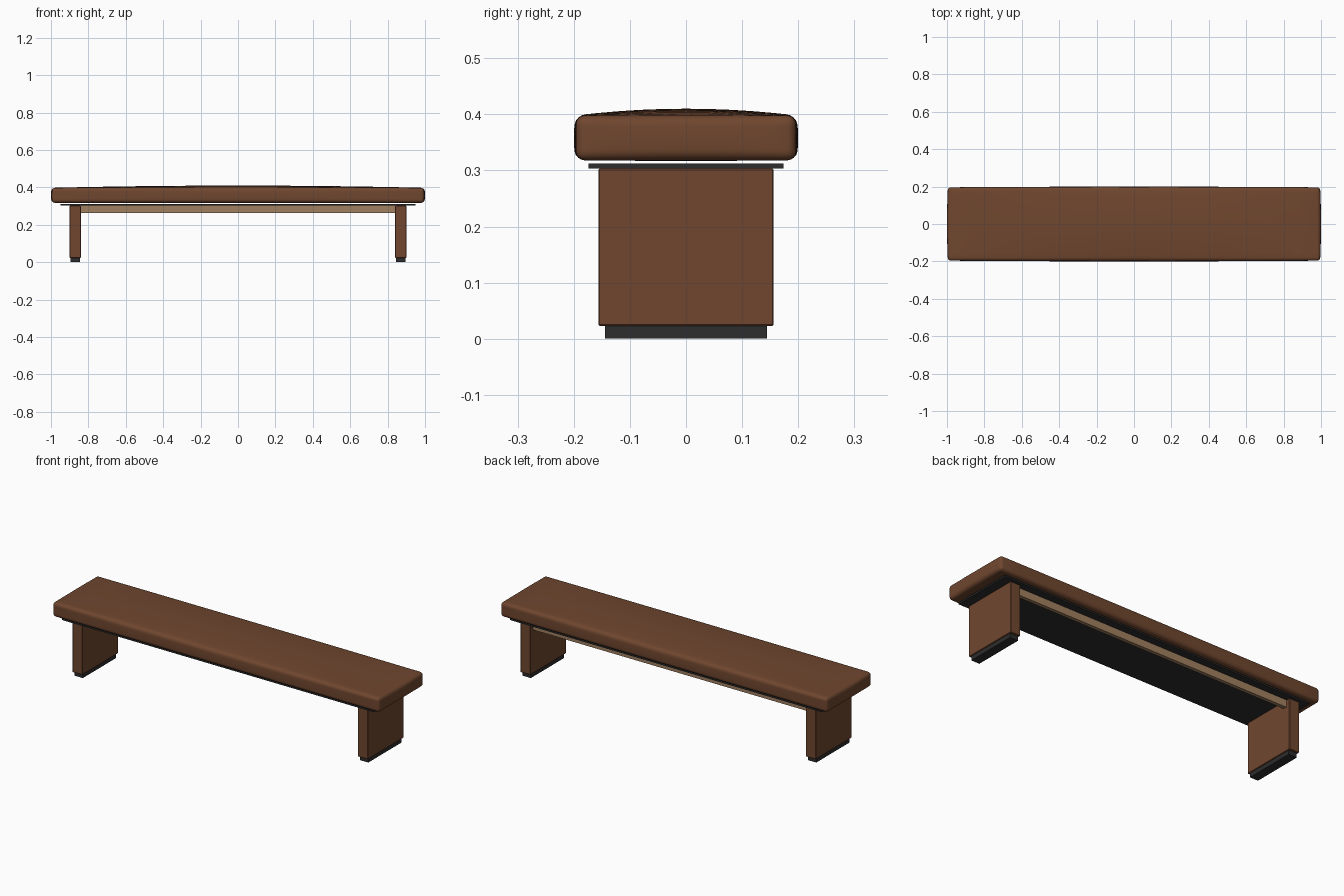
import bpy, bmesh
from mathutils import Vector

if "Cube" in bpy.data.objects:
    bpy.data.objects.remove(bpy.data.objects["Cube"])


def material(name, rgb):
    m = bpy.data.materials.new(name)
    m.diffuse_color = (*rgb, 1)
    m.use_nodes = True
    m.node_tree.nodes["Principled BSDF"].inputs["Base Color"].default_value = m.diffuse_color
    return m


BROWN = material("brown leather", (0.16, 0.062, 0.028))
DARK = material("dark grey", (0.026, 0.026, 0.026))
TAN = material("tan wood", (0.35, 0.215, 0.115))


def box(name, lo, hi, mat, bevel=0.0, segments=1, shape=None):
    lo, hi = Vector(lo), Vector(hi)
    bm = bmesh.new()
    bmesh.ops.create_cube(bm, size=1)
    for v in bm.verts:
        v.co = Vector([(lo[i] + hi[i]) / 2 + v.co[i] * (hi[i] - lo[i]) for i in range(3)])
    if bevel:
        bmesh.ops.bevel(bm, geom=bm.edges[:], offset=bevel, segments=segments,
                        profile=0.5, affect='EDGES')
    if shape:
        shape(bm)
    bmesh.ops.recalc_face_normals(bm, faces=bm.faces[:])
    me = bpy.data.meshes.new(name)
    bm.to_mesh(me)
    bm.free()
    me.materials.append(mat)
    ob = bpy.data.objects.new(name, me)
    bpy.context.collection.objects.link(ob)
    return ob


def pad_out(bm):
    # slice the cushion into a grid, then puff its faces outward
    def cut(axis, positions):
        for p in positions:
            co, no = Vector(), Vector()
            co[axis], no[axis] = p, 1
            bmesh.ops.bisect_plane(bm, geom=bm.verts[:] + bm.edges[:] + bm.faces[:],
                                   plane_co=co, plane_no=no)
    cut(0, [i / 8 for i in range(-7, 8)])
    cut(1, [i * 0.04 for i in range(-4, 5)])
    cut(2, [0.339, 0.358, 0.377])
    for v in bm.verts:
        x, y, z = v.co.x / 0.995, v.co.y / 0.196, (v.co.z - 0.358) / 0.04
        fx, fy, fz = (max(0, 1 - t * t) for t in (x, y, z))
        v.co.z += (0.012 if z > 0 else 0.001) * z * fx * fy
        v.co.y += 0.004 * y * fx * fz
        v.co.x += 0.005 * x * fy * fz


# padded seat
seat = box("seat_cushion", (-0.995, -0.196, 0.318), (0.995, 0.196, 0.398),
           BROWN, 0.016, 4, pad_out)
bpy.context.view_layer.objects.active = seat
seat.select_set(True)
bpy.ops.object.shade_smooth_by_angle(angle=0.7)

# plate under the seat and rail along the back
box("under_plate", (-0.95, -0.174, 0.303), (0.95, 0.174, 0.312), DARK)
box("back_rail", (-0.84, 0.113, 0.263), (0.84, 0.133, 0.303), TAN)

# slab legs with recessed feet
for side, s in (("left", -1), ("right", 1)):
    box(side + "_leg", (s * 0.87 - 0.03, -0.156, 0.023), (s * 0.87 + 0.03, 0.156, 0.303), BROWN, 0.002)
    box(side + "_foot", (s * 0.87 - 0.025, -0.144, 0), (s * 0.87 + 0.025, 0.144, 0.024), DARK)
